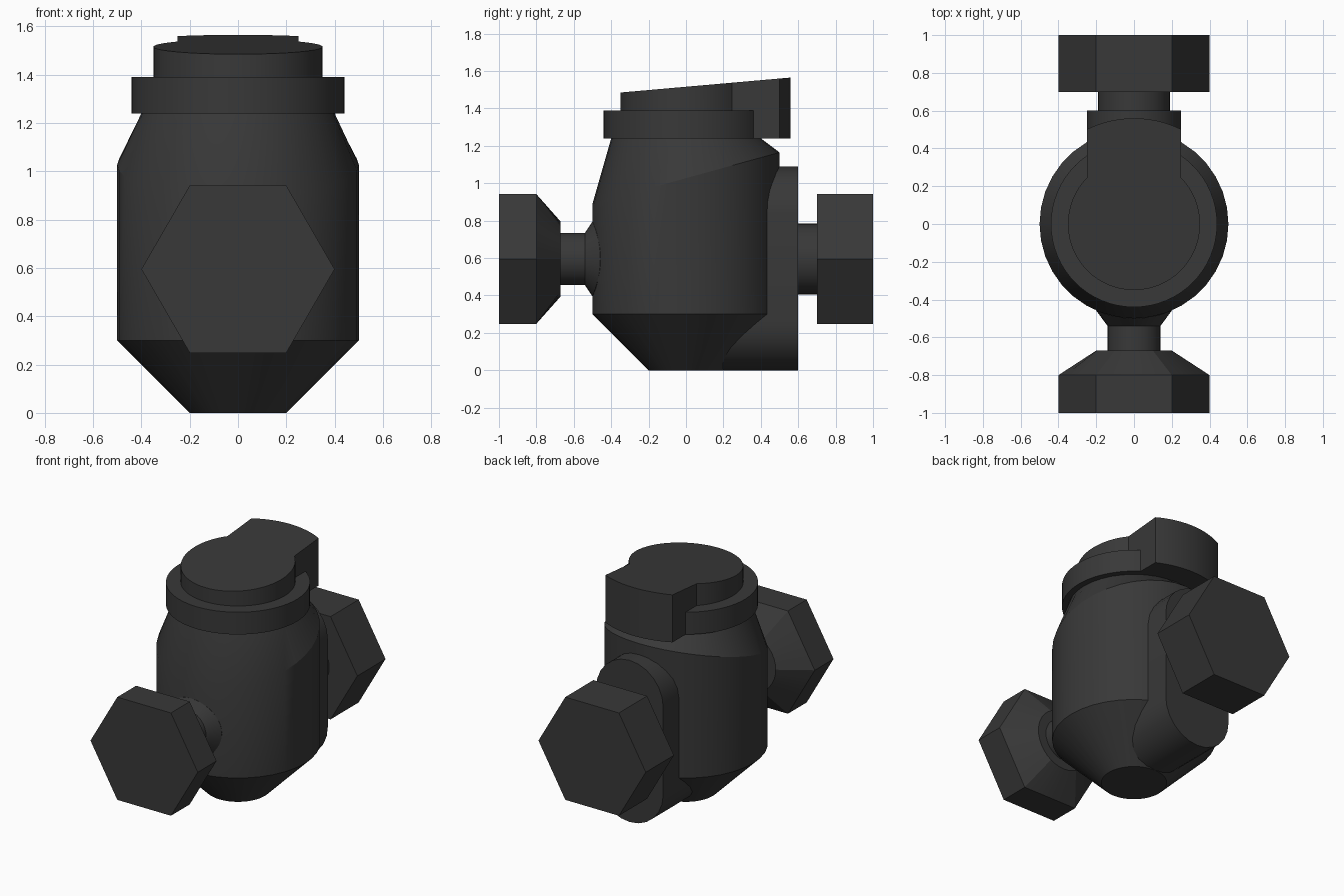
import bpy, bmesh
from math import pi, sin, cos, sqrt, asin, radians

if "Cube" in bpy.data.objects:
    bpy.data.objects.remove(bpy.data.objects["Cube"])

N = 36
CZ = 0.595  # height of the bolt axis

mat = bpy.data.materials.new("dark_grey")
mat.diffuse_color = (0.04, 0.04, 0.04, 1)
mat.use_nodes = True
mat.node_tree.nodes["Principled BSDF"].inputs["Base Color"].default_value = mat.diffuse_color


def loft(name, rings, smooth=True):
    """Skin a stack of equal-length rings and cap both ends."""
    bm = bmesh.new()
    vs = [[bm.verts.new(p) for p in r] for r in rings]
    n = len(rings[0])
    for a, b in zip(vs, vs[1:]):
        for i in range(n):
            j = (i + 1) % n
            bm.faces.new((a[i], a[j], b[j], b[i]))
    bm.faces.new(vs[0])
    bm.faces.new(vs[-1])
    bmesh.ops.recalc_face_normals(bm, faces=bm.faces[:])
    me = bpy.data.meshes.new(name)
    bm.to_mesh(me)
    bm.free()
    me.materials.append(mat)
    ob = bpy.data.objects.new(name, me)
    bpy.context.collection.objects.link(ob)
    if smooth:
        bpy.ops.object.select_all(action='DESELECT')
        ob.select_set(True)
        bpy.context.view_layer.objects.active = ob
        bpy.ops.object.shade_smooth_by_angle(angle=radians(22))
    return ob


def circle(r, n=N):
    return [(r * cos(2 * pi * i / n), r * sin(2 * pi * i / n)) for i in range(n)]


def hexagon(r):
    """Hexagon outline with N points, corners on the x axis."""
    out = []
    for i in range(N):
        a = 2 * pi * i / N
        k = r * cos(pi / 6) / cos(a % (pi / 3) - pi / 6)
        out.append((k * cos(a), k * sin(a)))
    return out


def flat(outline, z):
    return [(x, y, z) for x, y in outline]


def upright(outline, y):
    return [(x, y, CZ + z) for x, z in outline]


# Body: cone foot, barrel, and shoulder starting from a tilted ring
tilted = [(x, y, 1.027 + 0.275 * y) for x, y in circle(0.5)]
loft("body", [flat(circle(0.2), 0), flat(circle(0.5), 0.3), tilted,
              flat(circle(0.4), 1.24)])

# Collar
loft("collar", [flat(circle(0.44, 64), 1.24), flat(circle(0.44, 64), 1.39)])

# Cap: round disc with a tab to the rear, sloping top
t = asin(0.25 / 0.35)
u = asin(0.25 / 0.56)
outline = []
for i in range(49):
    a = pi / 2 + t + (2 * pi - 2 * t) * i / 48
    outline.append((0.35 * cos(a), 0.35 * sin(a)))
for i in range(13):
    a = pi / 2 - u + 2 * u * i / 12
    outline.append((0.56 * cos(a), 0.56 * sin(a)))
loft("cap", [flat(outline, 1.24),
             [(x, y, 1.485 + 0.088 * (y + 0.35)) for x, y in outline]])

# Rear pad: long upright slot shape
slot = []
for zc, start in ((0.84, 0), (0.25, pi)):
    for i in range(13):
        a = start + pi * i / 12
        slot.append((0.25 * cos(a), zc + 0.25 * sin(a)))
loft("rear_pad", [[(x, y, z) for x, z in slot] for y in (0.15, 0.6)])

# Rear bolt
loft("rear_neck", [upright(circle(0.19), 0.55), upright(circle(0.19), 0.7)])
loft("rear_hex", [upright(hexagon(0.4), 0.7), upright(hexagon(0.4), 1.0)])

# Front bolt: hex head fairing into a round end, neck, flare onto the barrel
loft("front_hex", [upright(hexagon(0.4), -1.0), upright(hexagon(0.4), -0.8),
                   upright(circle(0.2), -0.67)])
seat = [(x, -sqrt(0.25 - x * x), CZ + z) for x, z in circle(0.2)]
loft("front_neck", [upright(circle(0.14), -0.67), upright(circle(0.14), -0.54),
                    seat, upright(circle(0.2), -0.4)])
